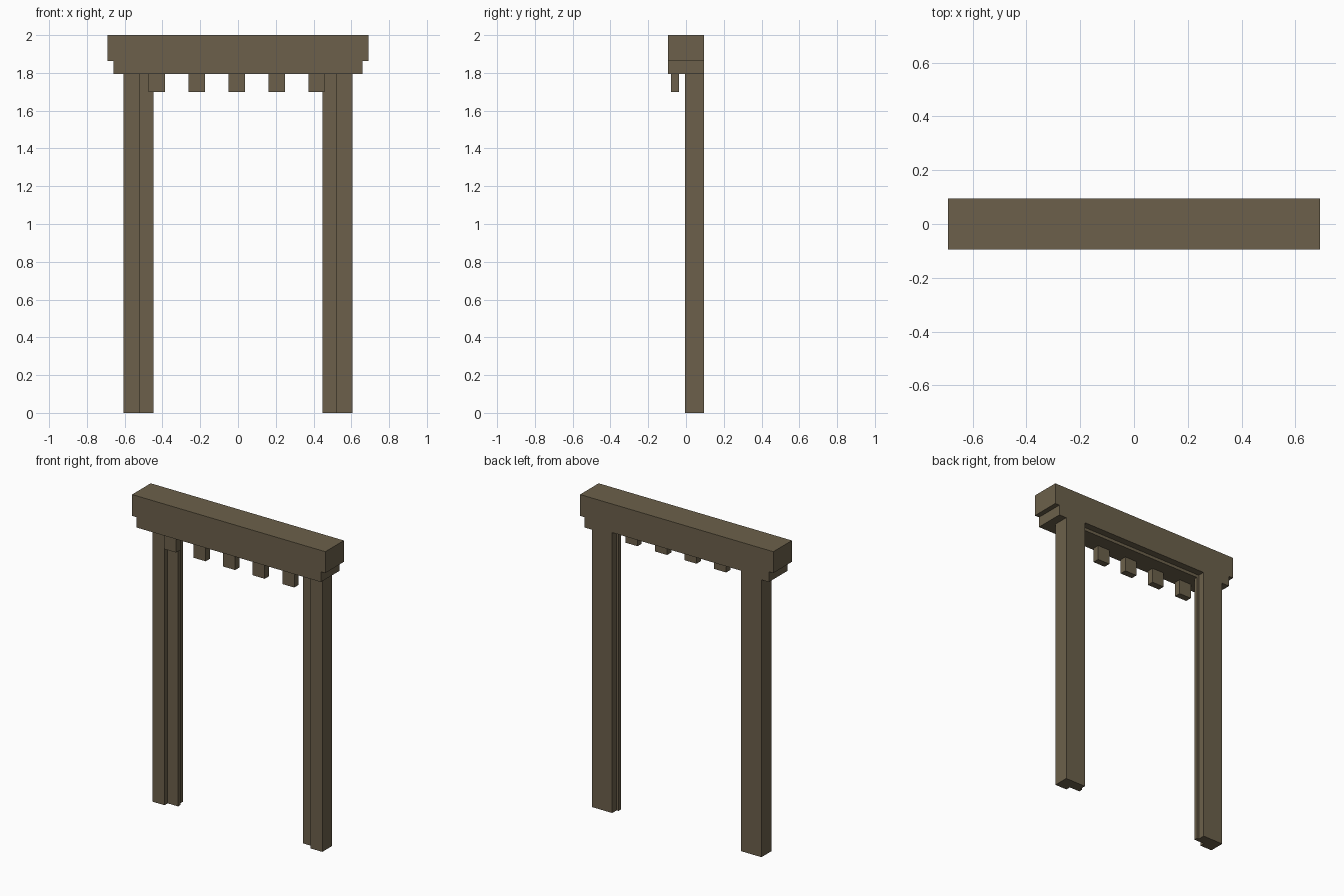
import bpy, bmesh

if "Cube" in bpy.data.objects:
    bpy.data.objects.remove(bpy.data.objects["Cube"])

wood = bpy.data.materials.new("brown_wood")
wood.diffuse_color = (0.15, 0.118, 0.07, 1)
wood.use_nodes = True
wood.node_tree.nodes["Principled BSDF"].inputs["Base Color"].default_value = wood.diffuse_color


def finish(name, bm):
    bmesh.ops.recalc_face_normals(bm, faces=bm.faces)
    mesh = bpy.data.meshes.new(name)
    bm.to_mesh(mesh)
    bm.free()
    mesh.materials.append(wood)
    ob = bpy.data.objects.new(name, mesh)
    bpy.context.collection.objects.link(ob)
    return ob


def extrude(name, pts, vec):
    """Close the points into a face and sweep it along vec."""
    bm = bmesh.new()
    face = bm.faces.new([bm.verts.new(p) for p in pts])
    new = bmesh.ops.extrude_face_region(bm, geom=[face], use_keep_orig=True)
    verts = [g for g in new["geom"] if isinstance(g, bmesh.types.BMVert)]
    bmesh.ops.translate(bm, verts=verts, vec=vec)
    return finish(name, bm)


def box(name, x0, x1, y0, y1, z0, z1):
    return extrude(name, [(x0, y0, z0), (x1, y0, z0), (x1, y1, z0), (x0, y1, z0)],
                   (0, 0, z1 - z0))


BACK, SOFFIT = 0.095, 1.795

# Posts: thick outer part, thinner inner stop, small rebate on the back inner edge
post = [(0.607, -0.005), (0.607, BACK), (0.462, BACK), (0.462, 0.05),
        (0.448, 0.05), (0.448, 0.027), (0.522, 0.027), (0.522, -0.005)]
for name, s in (("left_post", -1), ("right_post", 1)):
    extrude(name, [(s * x, y, 0) for x, y in post], (0, 0, SOFFIT))

# Lintel: front-view outline in two courses, with the rebate carried along the back
outline = [(-0.692, 2.0), (-0.692, 1.862), (-0.66, 1.862), (-0.66, SOFFIT)]
front = outline + [(-x, z) for x, z in reversed(outline)]
extrude("lintel", [(x, -BACK, z) for x, z in front], (0, 0.05 + BACK, 0))
notch = [(-0.462, SOFFIT), (-0.462, 1.815), (0.462, 1.815), (0.462, SOFFIT)]
back = outline + notch + [(-x, z) for x, z in reversed(outline)]
extrude("lintel_back", [(x, 0.05, z) for x, z in back], (0, BACK - 0.05, 0))

# Row of hanging blocks under the front of the lintel
for i in range(5):
    cx = -0.43 + i * 0.2115
    box(f"hanging_block_{i + 1}", cx - 0.043, cx + 0.043, -0.08, -0.037, 1.70, SOFFIT)
